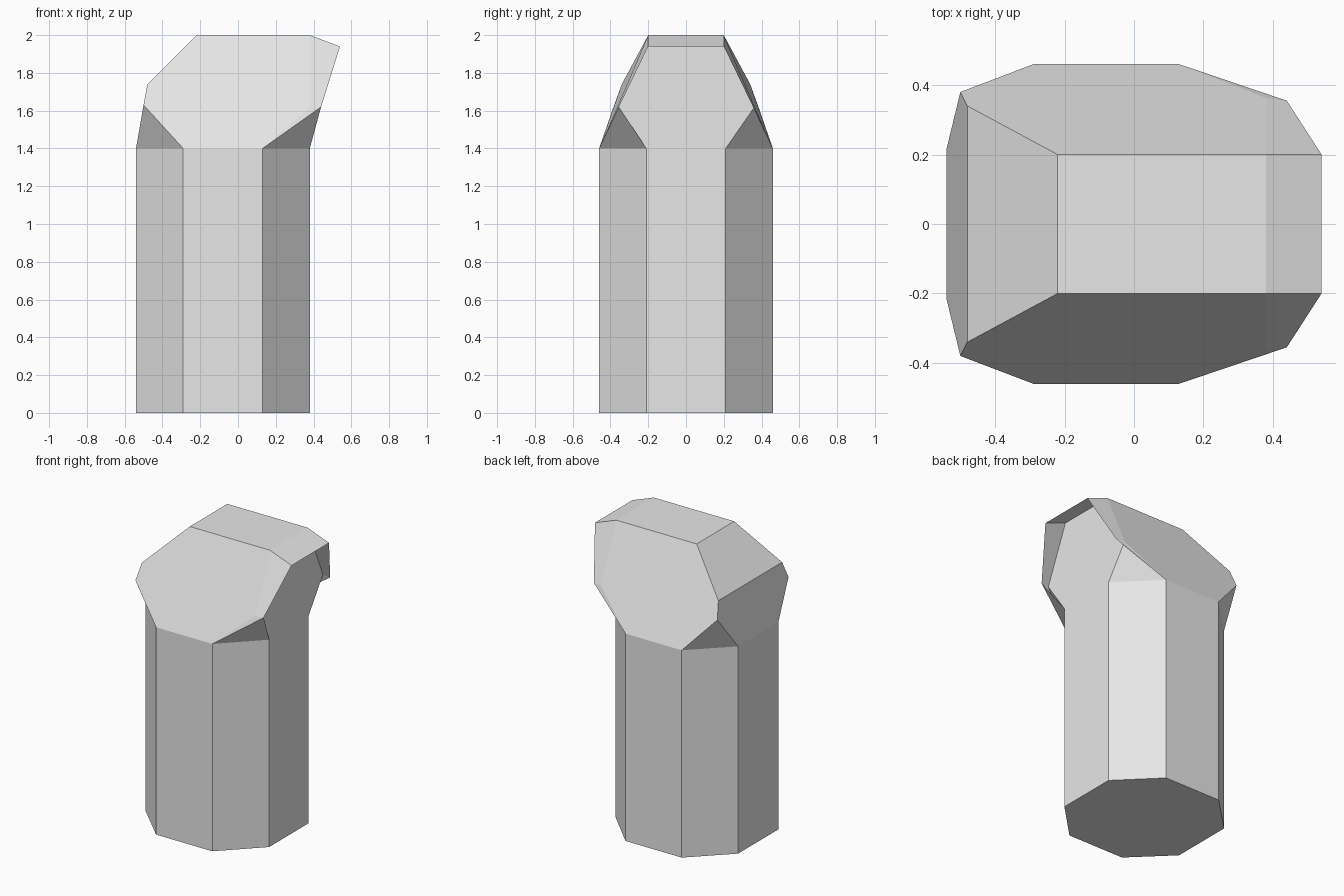
import bpy

if "Cube" in bpy.data.objects:
    bpy.data.objects.remove(bpy.data.objects["Cube"])

grey = bpy.data.materials.new("plain grey")
grey.diffuse_color = (0.8, 0.8, 0.8, 1)
grey.use_nodes = True
grey.node_tree.nodes["Principled BSDF"].inputs["Base Color"].default_value = grey.diffuse_color


def build(name, points, side_faces, bridge_faces, single_faces=()):
    """points: front half (y < 0), mirrored to the back.
    side_faces wind outwards on the front half and are mirrored;
    bridge_faces are front chains joined to their mirrored chain."""
    n = len(points)
    verts = list(points) + [(x, -y, z) for x, y, z in points]
    faces = [list(f) for f in side_faces]
    faces += [[i + n for i in reversed(f)] for f in side_faces]
    faces += [list(c) + [i + n for i in reversed(c)] for c in bridge_faces]
    faces += [list(f) for f in single_faces]
    mesh = bpy.data.meshes.new(name)
    mesh.from_pydata(verts, [], faces)
    mesh.materials.append(grey)
    mesh.update()
    obj = bpy.data.objects.new(name, mesh)
    bpy.context.collection.objects.link(obj)
    return obj


# Octagonal shaft with a faceted, tapering head
plan = [(-0.54, -0.215), (-0.29, -0.46), (0.13, -0.46), (0.38, -0.21)]
body_points = [(x, y, 0) for x, y in plan]               # 0-3 foot
body_points += [(x, y, 1.4) for x, y in plan]            # 4-7 shoulder
body_points += [
    (-0.50, -0.38, 1.63),    # 8 rear cheek
    (-0.48, -0.34, 1.74),    # 9 rear brow
    (-0.22, -0.20, 2.0),     # 10 crown rear
    (0.38, -0.20, 2.0),      # 11 crown front
    (0.38, -0.363, 1.62),    # 12 recessed panel corner
]
build(
    "shaft_and_head", body_points,
    side_faces=[
        (0, 1, 5, 4), (1, 2, 6, 5), (2, 3, 7, 6),    # shaft sides
        (4, 5, 8), (6, 7, 12),                       # shoulder corners
        (5, 6, 12, 11, 10, 9, 8),                    # head cheek
    ],
    bridge_faces=[
        (3, 2, 1, 0),          # underside
        (4, 0),                # shaft left side
        (3, 7),                # shaft right side
        (9, 8, 4),             # head left side
        (10, 9),               # sloping roof
        (11, 10),              # flat roof
        (7, 12, 11),           # recessed right panel
    ],
)
# make every panel of the closed solid face outwards
import bmesh
mesh = bpy.data.meshes["shaft_and_head"]
bm = bmesh.new()
bm.from_mesh(mesh)
bmesh.ops.recalc_face_normals(bm, faces=bm.faces)
bm.to_mesh(mesh)
bm.free()

# Thin open hood that overhangs the recessed panel
hood_points = [
    (0.38, -0.20, 2.0),      # 0 roof edge
    (0.38, -0.363, 1.62),    # 1 panel corner
    (0.44, -0.355, 1.62),    # 2 lower tip
    (0.54, -0.20, 1.94),     # 3 upper tip
    (0.13, -0.46, 1.4),      # 4 shoulder corner
    (0.38, -0.21, 1.4),      # 5 shoulder right
]
build(
    "hood", hood_points,
    side_faces=[(0, 1, 2, 3), (4, 2, 1)],
    bridge_faces=[(0, 3)],
    single_faces=[(4, 5, 2)],    # gusset on the front corner only
)
